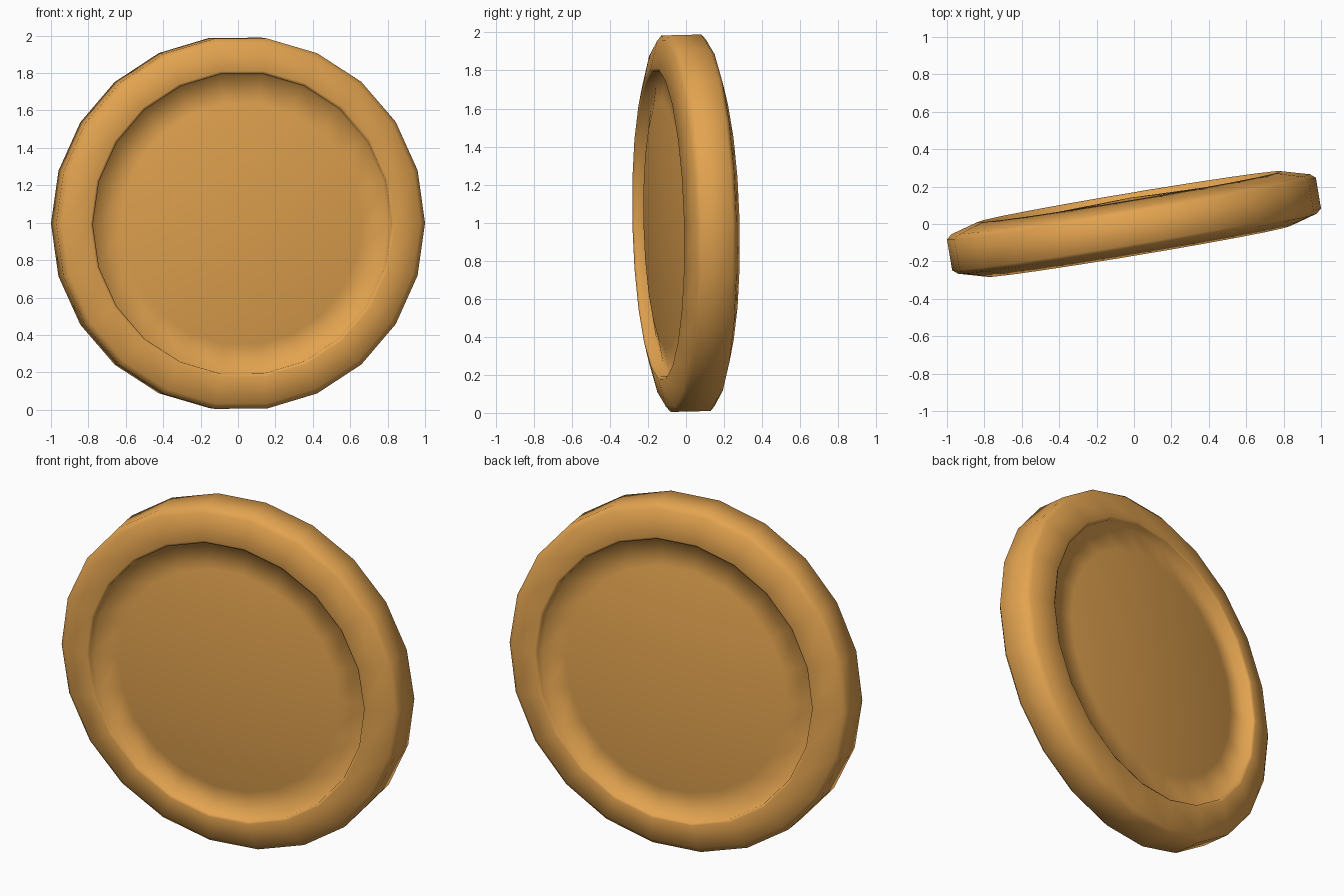
import bpy, bmesh, math
from mathutils import Matrix

if "Cube" in bpy.data.objects:
    bpy.data.objects.remove(bpy.data.objects["Cube"])

SIDES = 22

gold = bpy.data.materials.new("warm gold")
gold.diffuse_color = (0.77, 0.37, 0.08, 1)
gold.use_nodes = True
gold.node_tree.nodes["Principled BSDF"].inputs["Base Color"].default_value = gold.diffuse_color

# half profile (radius, distance from mid plane): edge, rim crest, steep wall, raised floor
half = [(1.0, 0.083), (0.972, 0.107), (0.825, 0.148), (0.81, 0.138), (0.805, 0.085), (0.65, 0.118)]
DOME = 0.142
rings = [(r, -d) for r, d in reversed(half)] + half

bm = bmesh.new()
loops = []
for r, y in rings:
    loops.append([bm.verts.new((r * math.cos(2 * math.pi * i / SIDES), y,
                                r * math.sin(2 * math.pi * i / SIDES)))
                  for i in range(SIDES)])

# rim and recess walls
for a, b in zip(loops, loops[1:]):
    for i in range(SIDES):
        j = (i + 1) % SIDES
        bm.faces.new((a[i], a[j], b[j], b[i]))

# domed floors on both sides
for loop, y in ((loops[0], -DOME), (loops[-1], DOME)):
    c = bm.verts.new((0, y, 0))
    for i in range(SIDES):
        bm.faces.new((loop[i], loop[(i + 1) % SIDES], c))

bmesh.ops.recalc_face_normals(bm, faces=bm.faces[:])
for f in bm.faces:
    f.smooth = True

# turned about z and leaning slightly forward
bm.transform(Matrix.Translation((0, 0, 0.997))
             @ Matrix.Rotation(math.radians(1.4), 4, 'X')
             @ Matrix.Rotation(math.radians(9.5), 4, 'Z'))

mesh = bpy.data.meshes.new("coin")
bm.to_mesh(mesh)
bm.free()
mesh.materials.append(gold)
coin = bpy.data.objects.new("coin", mesh)
bpy.context.collection.objects.link(coin)
